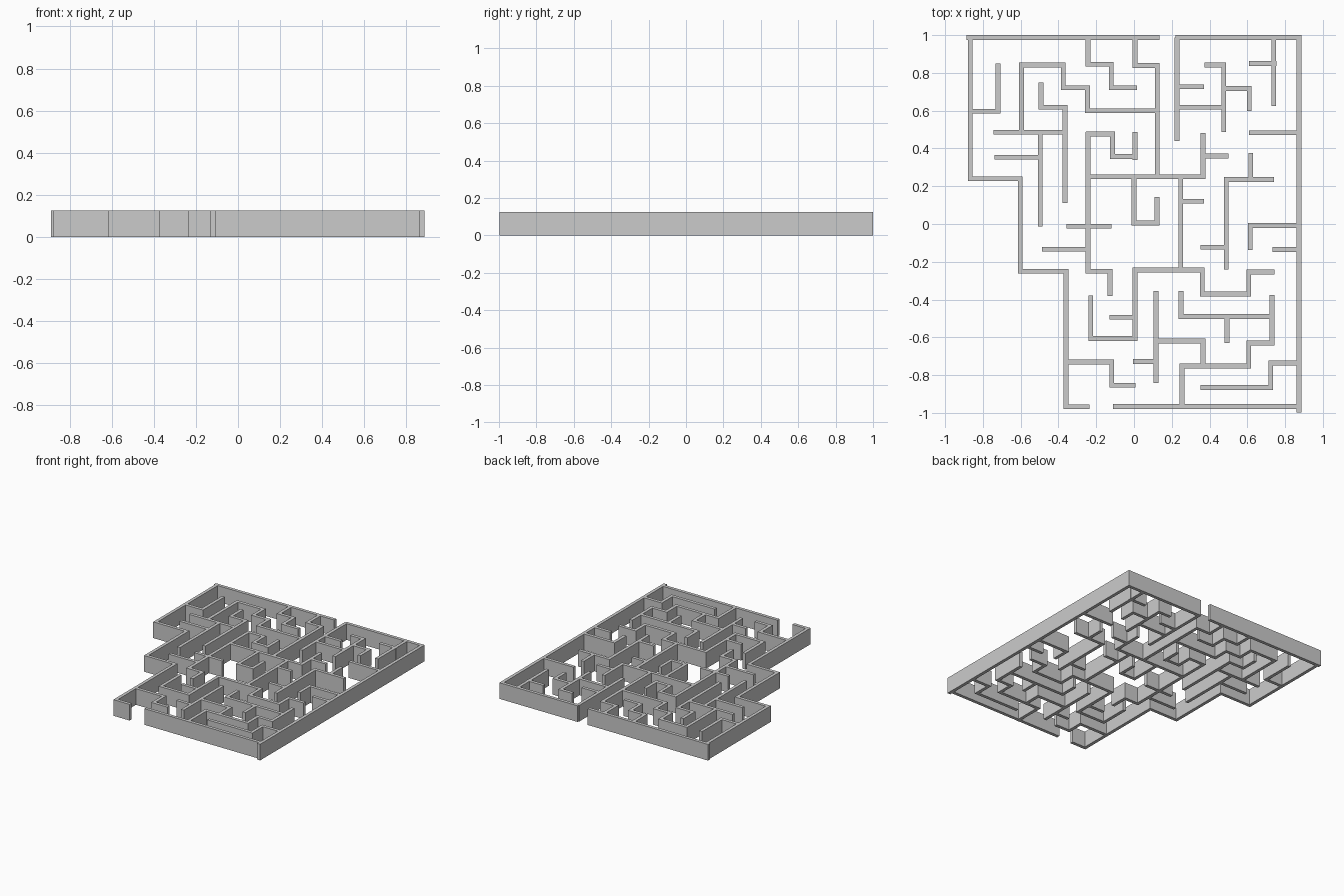
import bpy, bmesh
from mathutils import Vector

THICK, HEIGHT = 0.025, 0.124


def trace(first, x, y, *stops):
    """Right-angled path: start point, then alternating x / y stops."""
    pts, horizontal = [Vector((x, y))], first == "h"
    for s in stops:
        x, y = (s, y) if horizontal else (x, s)
        pts.append(Vector((x, y)))
        horizontal = not horizontal
    return pts


def add_wall(bm, pts):
    """Mitred wall of constant thickness along the path."""
    dirs = [(b - a).normalized() for a, b in zip(pts, pts[1:])]
    norms = [Vector((-d.y, d.x)) * THICK / 2 for d in dirs]
    offs = [norms[0]] + [a + b for a, b in zip(norms, norms[1:])] + [norms[-1]]
    rings = [[bm.verts.new((*(p + o * s), z)) for s, z in
              ((-1, 0), (-1, HEIGHT), (1, HEIGHT), (1, 0))]
             for p, o in zip(pts, offs)]
    for a, b in zip(rings, rings[1:]):
        for i in range(4):
            j = (i + 1) % 4
            bm.faces.new((a[i], b[i], b[j], a[j]))
    bm.faces.new(rings[0])
    bm.faces.new(rings[-1][::-1])


def build(name, paths):
    bm = bmesh.new()
    for p in paths:
        add_wall(bm, trace(*p))
    bmesh.ops.recalc_face_normals(bm, faces=bm.faces)
    mesh = bpy.data.meshes.new(name)
    bm.to_mesh(mesh)
    bm.free()
    bpy.context.collection.objects.link(bpy.data.objects.new(name, mesh))


# Outer boundary with its two entrances
build("outer_walls", [
    ("h", -0.888, 0.987, 0.135),
    ("v", -0.867, 1.0, 0.24, -0.602, -0.25, -0.36, -0.968, -0.235),
    ("v", -0.867, 0.3, 0.227),
    ("h", -0.11, -0.966, 0.872),
    ("v", 0.874, 1.0, -0.997),
    ("h", 0.22, 0.987, 0.886),
    ("v", 0.228, 0.987, 0.44),
])

# North-west quarter
build("north_west_walls", [
    ("v", -0.72, 0.85, 0.597, -0.867),
    ("v", -0.595, 0.487, 0.842, -0.374, 0.722, -0.246, 0.6, 0.123),
    ("v", 0.005, 0.987, 0.839, 0.123, 0.25),
    ("v", -0.243, 0.987, 0.846, -0.121, 0.722, 0.015),
    ("v", -0.492, 0.75, 0.618, -0.365, 0.11),
    ("h", -0.745, 0.485, -0.352),
    ("v", -0.497, 0.485, -0.012),
    ("h", -0.738, 0.354, -0.497),
    ("h", -0.255, 0.476, -0.114, 0.357, 0.005, 0.487),
    ("v", 0.005, 0.36, 0.338),
    ("v", -0.243, 0.487, -0.25),
])

# North-east quarter
build("north_east_walls", [
    ("h", 0.228, 0.727, 0.37),
    ("h", 0.228, 0.618, 0.475),
    ("h", 0.372, 0.842, 0.475, 0.487),
    ("h", 0.475, 0.717, 0.61, 0.597),
    ("v", 0.74, 0.987, 0.624),
    ("h", 0.61, 0.85, 0.755),
    ("h", 0.61, 0.483, 0.874),
    ("v", 0.618, 0.375, 0.236),
    ("h", 0.742, 0.236, 0.489, -0.24),
    ("h", 0.352, -0.123, 0.489),
    ("v", 0.616, -0.138, -0.008, 0.874),
    ("h", 0.732, -0.135, 0.874),
])

# Centre
build("centre_walls", [
    ("h", -0.243, 0.25, 0.365, 0.482),
    ("h", 0.365, 0.36, 0.5),
    ("v", 0.0, 0.25, 0.005, 0.122, 0.143),
    ("v", 0.248, 0.25, -0.245),
    ("h", 0.248, 0.12, 0.37),
    ("h", -0.357, -0.012, -0.118),
    ("h", -0.488, -0.133, -0.243),
    ("h", -0.256, -0.25, -0.127, -0.382),
])

# South half
build("south_walls", [
    ("v", -0.229, -0.378, -0.606, 0.005, -0.244, 0.361, -0.371, 0.608, -0.254, 0.744),
    ("h", -0.13, -0.493, 0.005),
    ("v", 0.117, -0.355, -0.842),
    ("h", 0.117, -0.619, 0.365, -0.752),
    ("h", -0.005, -0.728, 0.117),
    ("h", -0.36, -0.73, -0.118, -0.854, 0.008),
    ("v", 0.254, -0.98, -0.752, 0.608, -0.63, 0.743),
    ("v", 0.249, -0.355, -0.49, 0.73),
    ("v", 0.73, -0.375, -0.63),
    ("v", 0.492, -0.49, -0.63),
    ("h", 0.353, -0.865, 0.724, -0.736, 0.874),
])
